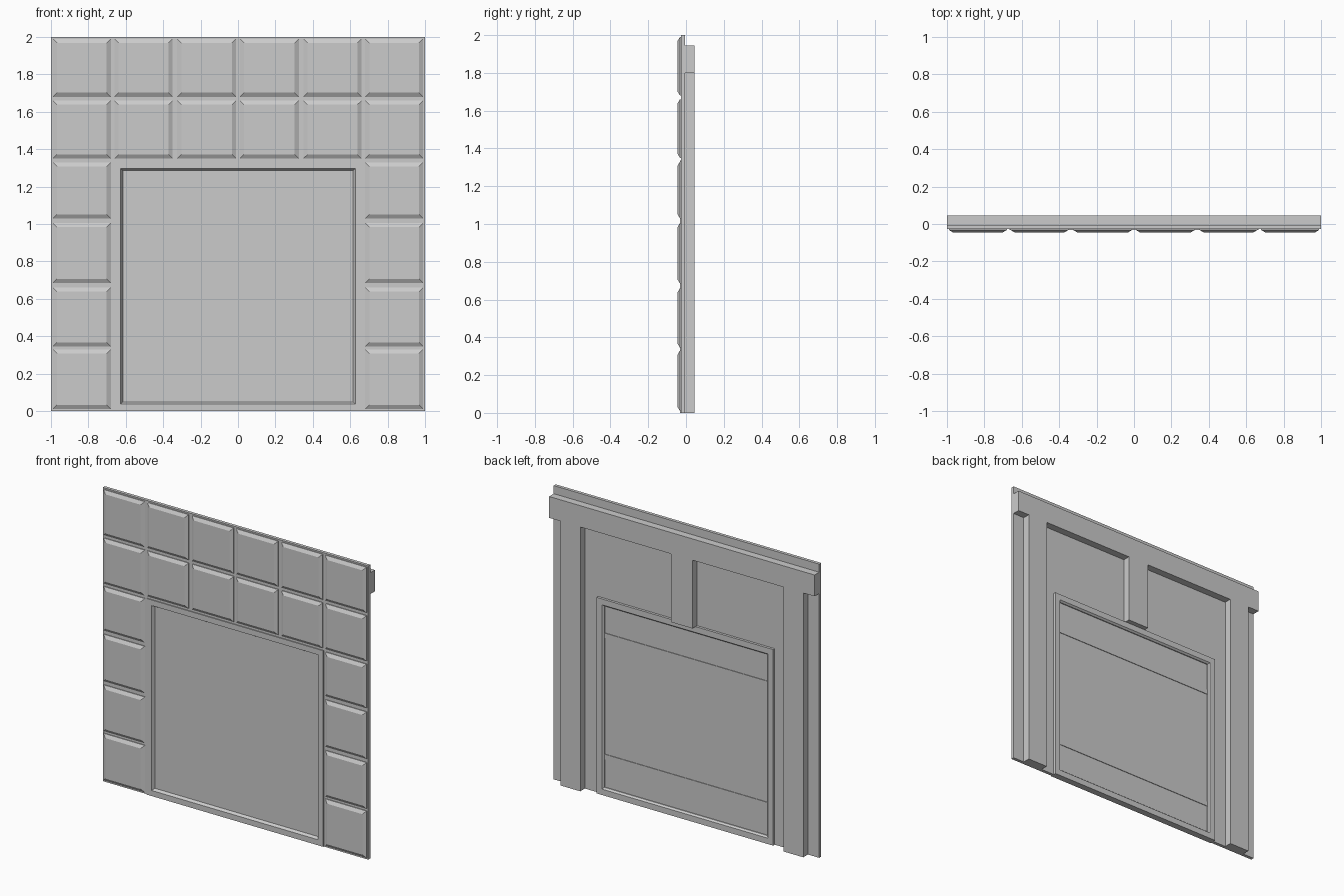
import bpy, bmesh

if "Cube" in bpy.data.objects:
    bpy.data.objects.remove(bpy.data.objects["Cube"], do_unlink=True)

grey = bpy.data.materials.new("plain grey")
grey.use_nodes = True
GREY = (0.6, 0.6, 0.6, 1)
grey.diffuse_color = GREY
grey.node_tree.nodes["Principled BSDF"].inputs["Base Color"].default_value = GREY


def finish(name, bm):
    bmesh.ops.recalc_face_normals(bm, faces=bm.faces[:])
    mesh = bpy.data.meshes.new(name)
    bm.to_mesh(mesh)
    bm.free()
    mesh.materials.append(grey)
    ob = bpy.data.objects.new(name, mesh)
    bpy.context.collection.objects.link(ob)
    return ob


def slab(name, outline, y0, y1):
    """Extrude an x-z outline from y0 to y1."""
    bm = bmesh.new()
    face = bm.faces.new([bm.verts.new((x, y0, z)) for x, z in outline])
    ext = bmesh.ops.extrude_face_region(bm, geom=[face])["geom"]
    for v in ext:
        if isinstance(v, bmesh.types.BMVert):
            v.co.y = y1
    return finish(name, bm)


def box(name, x0, x1, z0, z1, y0, y1):
    return slab(name, [(x0, z0), (x1, z0), (x1, z1), (x0, z1)], y0, y1)


def loft(name, rect, profile, ring):
    """Loft inset copies of a rectangle; a ring joins last to first, else capped."""
    x0, x1, z0, z1 = rect
    bm = bmesh.new()
    loops = [[bm.verts.new(p) for p in ((x0 + i, y, z0 + i), (x1 - i, y, z0 + i),
                                        (x1 - i, y, z1 - i), (x0 + i, y, z1 - i))]
             for i, y in profile]
    pairs = list(zip(loops, loops[1:]))
    if ring:
        pairs.append((loops[-1], loops[0]))
    else:
        bm.faces.new(loops[0])
        bm.faces.new(loops[-1])
    for a, b in pairs:
        for k in range(4):
            n = (k + 1) % 4
            bm.faces.new((a[k], a[n], b[n], b[k]))
    return finish(name, bm)


FRONT, BACK, REAR = -0.027, -0.005, 0.045
HALF, TOP = 0.665, 1.335

# Wall sheet with a doorway cut up from the bottom
slab("wall_sheet", [(-1, 0), (-HALF, 0), (-HALF, TOP), (HALF, TOP),
                    (HALF, 0), (1, 0), (1, 2), (-1, 2)], FRONT, BACK)

# Raised tiles with chamfered edges
TILE = [(0, FRONT + 0.002), (0, -0.032), (0.022, -REAR)]
columns = [(-0.99, -0.68), (-0.66, -0.35), (-0.325, -0.01),
           (0.01, 0.325), (0.35, 0.66), (0.68, 0.99)]
for r, (z0, z1) in enumerate([(1.68, 1.99), (1.35, 1.66), (1.03, 1.33),
                              (0.685, 1.005), (0.345, 0.66), (0.01, 0.33)]):
    for c, (x0, x1) in enumerate(columns):
        if r < 2 or c in (0, 5):
            loft(f"tile_{r}_{c}", (x0, x1, z0, z1), TILE, False)

# Door frame and its inset panel
loft("door_frame", (-HALF, HALF, 0, TOP),
     [(0, -0.033), (0.038, -0.033), (0.05, -0.012), (0.05, 0.0), (0.04, 0.012), (0, 0.012)], True)
box("door_panel", -0.625, 0.625, 0.04, 1.295, -0.014, -0.006)
for name, z in (("lower", 0.24), ("upper", 1.065)):
    box(name + "_panel_rib", -0.62, 0.62, z, z + 0.035, -0.008, -0.002)

# Back framing: T-shaped rail with a short middle post and two full posts, in one outline
half = [(0.08, TOP), (0.08, 1.8), (0.765, 1.8), (0.765, 0), (0.915, 0),
        (0.915, 1.8), (1, 1.8), (1, 1.945)]
slab("back_framing", half + [(-x, z) for x, z in reversed(half)], BACK, REAR)
